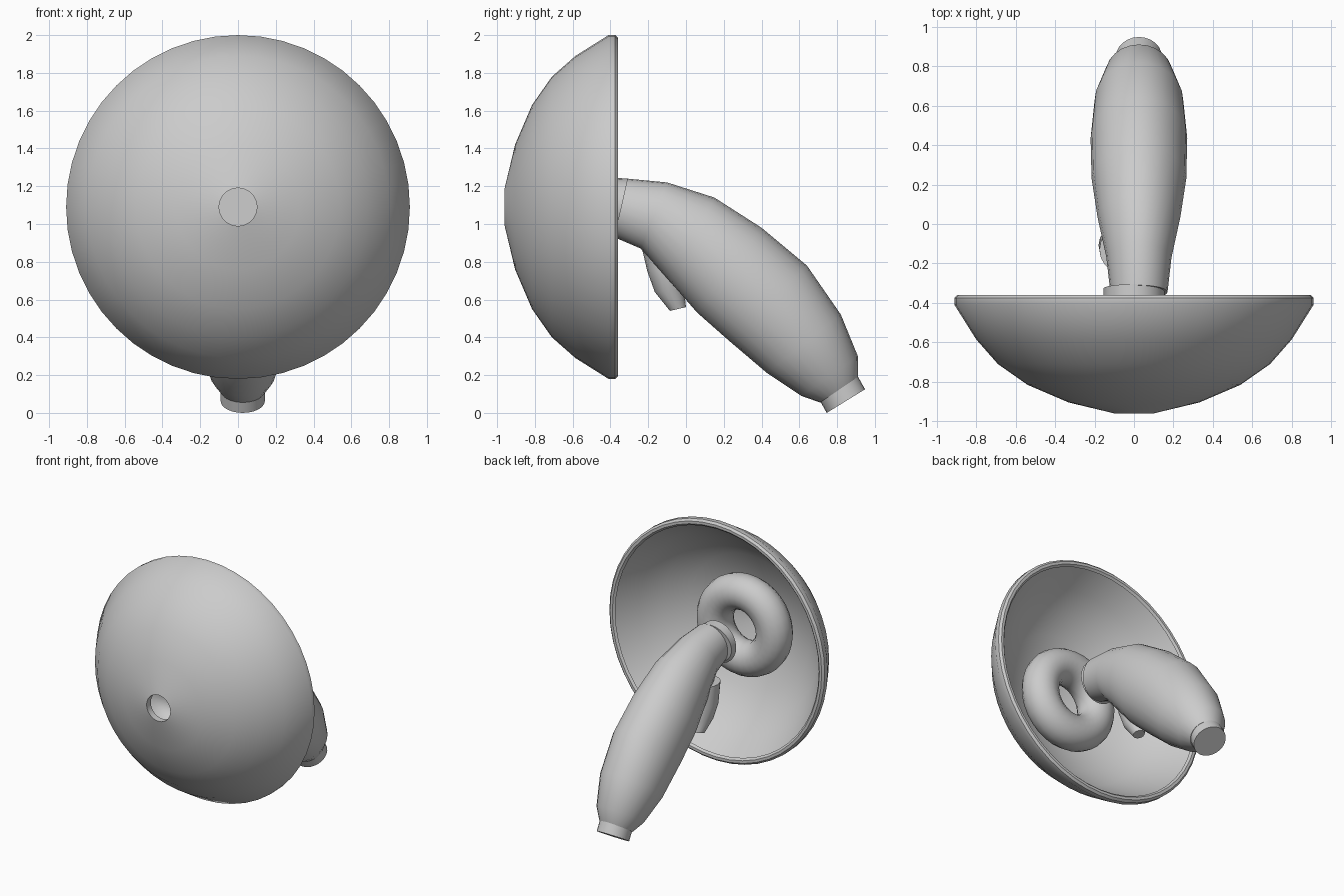
import bpy, bmesh, math
from mathutils import Vector

cube = bpy.data.objects.get("Cube")
if cube:
    bpy.data.objects.remove(cube, do_unlink=True)

grey = bpy.data.materials.new("plain_grey")
grey.use_nodes = True
colour = (0.6, 0.6, 0.6, 1)
grey.diffuse_color = colour
grey.node_tree.nodes["Principled BSDF"].inputs["Base Color"].default_value = colour

AXIS_Z = 1.09  # height of the dish axis


def finish(bm, name):
    bmesh.ops.recalc_face_normals(bm, faces=bm.faces)
    mesh = bpy.data.meshes.new(name)
    bm.to_mesh(mesh)
    bm.free()
    mesh.materials.append(grey)
    ob = bpy.data.objects.new(name, mesh)
    bpy.context.collection.objects.link(ob)
    bpy.ops.object.select_all(action='DESELECT')
    ob.select_set(True)
    bpy.context.view_layer.objects.active = ob
    bpy.ops.object.shade_smooth_by_angle(angle=math.radians(38))
    return ob


def bridge(bm, rings, closed):
    """Join neighbouring rings of vertices with quads."""
    pairs = list(zip(rings, rings[1:]))
    if closed:
        pairs.append((rings[-1], rings[0]))
    for a, b in pairs:
        n = len(a)
        for i in range(n):
            j = (i + 1) % n
            bm.faces.new((a[i], a[j], b[j], b[i]))


def turned(name, profile, sides):
    """Closed (radius, y) profile turned about the dish axis."""
    bm = bmesh.new()
    angles = [math.tau * i / sides for i in range(sides)]
    rings = [[bm.verts.new((r * math.sin(a), y, AXIS_Z + r * math.cos(a)))
              for a in angles] for r, y in profile]
    bridge(bm, rings, True)
    return finish(bm, name)


def loft(name, sections, x, sides=24):
    """Capped loft; each section is (upper y, z), (lower y, z), half width."""
    bm = bmesh.new()
    rings = []
    for upper, lower, width in sections:
        up, low = Vector((x, *upper)), Vector((x, *lower))
        centre, half = (up + low) / 2, (up - low) / 2
        side = Vector((width, 0, 0))
        rings.append([bm.verts.new(centre + half * math.cos(math.tau * i / sides)
                                   + side * math.sin(math.tau * i / sides))
                      for i in range(sides)])
    bridge(bm, rings, False)
    bm.faces.new(rings[0])
    bm.faces.new(rings[-1])
    return finish(bm, name)


# Dish shell: outer bowl, rounded rim, inner bowl and central hole
outer = [(0.1, -0.96), (0.33, -0.905), (0.54, -0.815), (0.69, -0.71),
         (0.80, -0.585), (0.91, -0.41)]
rim = [(0.91, -0.375), (0.895, -0.36), (0.875, -0.36), (0.86, -0.375)]
inner = [(r - 0.03, y + 0.045) for r, y in reversed(outer[1:])]
turned("dish", outer + rim + inner + [(0.1, -0.91)], 48)

# Ring floating inside the bowl
ring = [(0.25 + 0.13 * math.cos(math.tau * i / 16),
         -0.71 + 0.13 * math.sin(math.tau * i / 16)) for i in range(16)]
turned("inner_ring", ring, 32)

# Handle grip, swelling in the middle
loft("handle_grip", [
    ((-0.31, 1.24), (-0.38, 0.93), 0.145),
    ((-0.10, 1.22), (-0.24, 0.87), 0.165),
    ((0.15, 1.14), (-0.08, 0.69), 0.21),
    ((0.40, 0.98), (0.06, 0.53), 0.24),
    ((0.64, 0.78), (0.23, 0.38), 0.245),
    ((0.82, 0.52), (0.43, 0.21), 0.225),
    ((0.91, 0.30), (0.61, 0.09), 0.17),
    ((0.91, 0.19), (0.71, 0.055), 0.12)], 0.025)

# Collars at both ends of the grip
loft("front_collar", [
    ((-0.305, 1.24), (-0.35, 0.95), 0.155),
    ((-0.38, 1.245), (-0.39, 0.925), 0.155)], 0.0)
loft("tail_collar", [
    ((0.90, 0.21), (0.70, 0.08), 0.117),
    ((0.948, 0.125), (0.745, 0.0), 0.117)], 0.025)

# Trigger under the grip
loft("trigger", [
    ((-0.02, 0.90), (-0.24, 0.90), 0.095),
    ((-0.01, 0.76), (-0.205, 0.75), 0.10),
    ((-0.01, 0.65), (-0.165, 0.64), 0.075),
    ((0.0, 0.56), (-0.085, 0.54), 0.04)], -0.08, 16)
